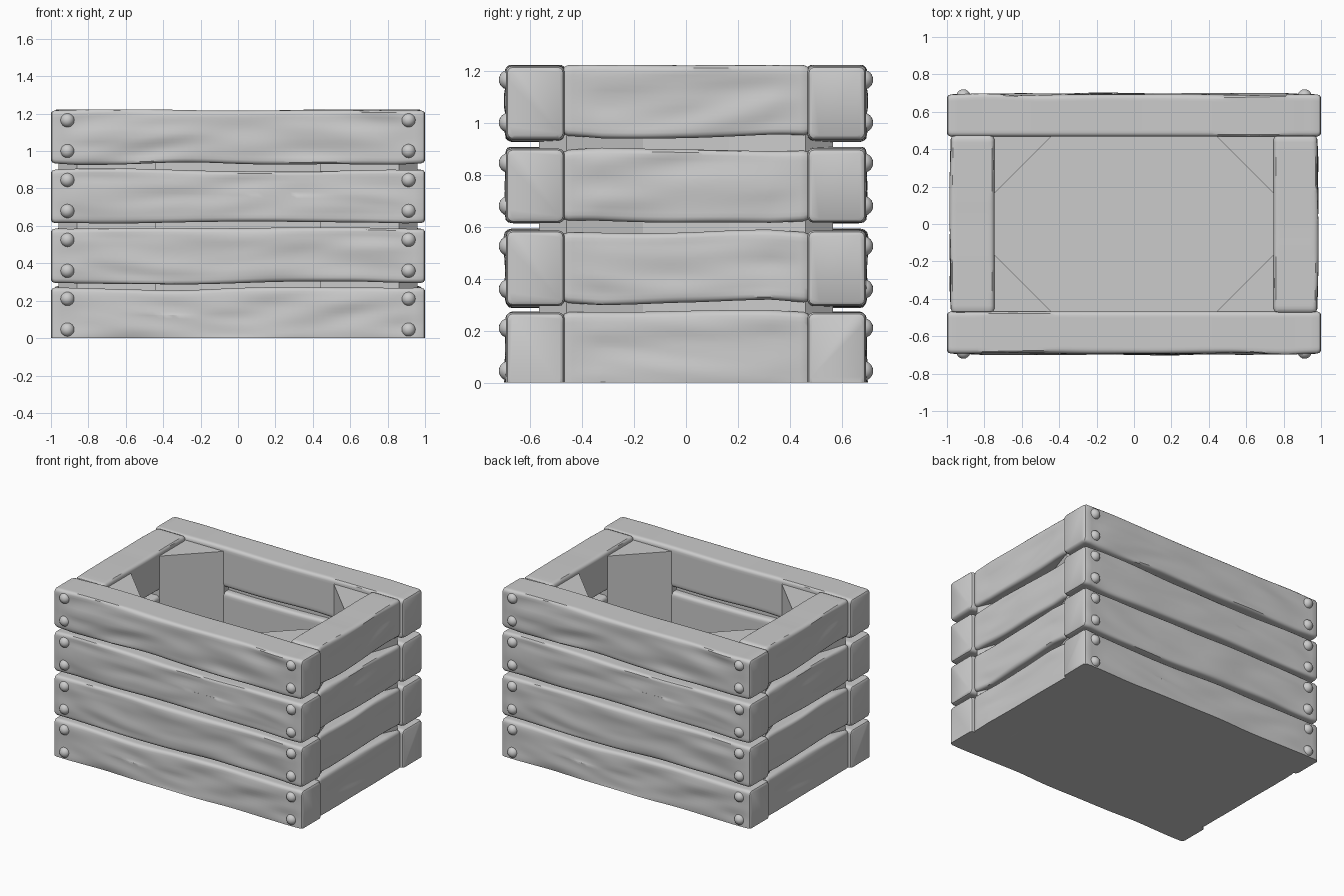
import bpy, bmesh, math
from mathutils import Vector, noise

cube = bpy.data.objects.get("Cube")
if cube:
    bpy.data.objects.remove(cube)

GREY = (0.6, 0.6, 0.6, 1)
mat = bpy.data.materials.new("plain grey")
mat.use_nodes = True
mat.diffuse_color = GREY
mat.node_tree.nodes["Principled BSDF"].inputs["Base Color"].default_value = GREY


def finish(name, bm, angle=35):
    bmesh.ops.recalc_face_normals(bm, faces=bm.faces)
    mesh = bpy.data.meshes.new(name)
    bm.to_mesh(mesh)
    bm.free()
    mesh.materials.append(mat)
    obj = bpy.data.objects.new(name, mesh)
    bpy.context.collection.objects.link(obj)
    bpy.ops.object.select_all(action="DESELECT")
    bpy.context.view_layer.objects.active = obj
    obj.select_set(True)
    bpy.ops.object.shade_smooth_by_angle(angle=math.radians(angle))
    return obj


def rounded_section(hy, hz, r, flat=14, arc=3):
    """Rounded rectangle outline with points spread along its flat sides."""
    corners = []
    for k, (sy, sz) in enumerate([(1, 1), (-1, 1), (-1, -1), (1, -1)]):
        for i in range(arc + 1):
            a = (k + i / arc) * math.pi / 2
            corners.append((sy * (hy - r) + r * math.cos(a), sz * (hz - r) + r * math.sin(a)))
    pts = []
    for i, (y, z) in enumerate(corners):
        y2, z2 = corners[(i + 1) % len(corners)]
        steps = flat if i % (arc + 1) == arc else 1
        pts += [(y + (y2 - y) * t / steps, z + (z2 - z) * t / steps) for t in range(steps)]
    return pts


def slat(name, half_len, depth, z0, z1, offset, turn, seed, rings=56):
    """Worn plank along x, pushed out to -y by offset, then turned about z."""
    hy, hz, zc, r = depth / 2, (z1 - z0) / 2, (z0 + z1) / 2, 0.022
    section = rounded_section(hy, hz, r)
    stations = [(-half_len, r * 0.7), (-half_len + r * 0.3, r * 0.25)]
    inner = half_len - r
    stations += [(-inner + 2 * inner * i / rings, 0) for i in range(rings + 1)]
    stations += [(half_len - r * 0.3, r * 0.25), (half_len, r * 0.7)]
    c, s = round(math.cos(turn)), round(math.sin(turn))
    bm = bmesh.new()
    loops = []
    for x, inset in stations:
        fade = min(1, (half_len - abs(x)) / 0.15)
        edge = [0.022 * fade * noise.noise(Vector((x * 1.7, seed, k))) for k in (3.3, 9.7)]
        loop = []
        for py, pz in section:
            y, z = py * (hy - inset) / hy, pz * (hz - inset) / hz
            # long grain dents on the outer face, gentle sag on the long edges
            grain = noise.noise(Vector((x * 2.6, z * 13 + 0.4 * math.sin(3 * x + seed), seed * 3.1)))
            if py < 0:
                y += 0.012 * grain * fade * (-py / hy)
            z += edge[0] if z > 0 else edge[1]
            wz = min(max(zc + z, 0), 1.222)
            y -= offset
            loop.append(bm.verts.new((x * c - y * s, x * s + y * c, wz)))
        loops.append(loop)
    n = len(section)
    for a, b in zip(loops, loops[1:]):
        for i in range(n):
            bm.faces.new((a[i], a[(i + 1) % n], b[(i + 1) % n], b[i]))
    bm.faces.new(loops[0])
    bm.faces.new(loops[-1])
    return finish(name, bm)


def prism(name, outline, z0, z1):
    bm = bmesh.new()
    face = bm.faces.new([bm.verts.new((x, y, z0)) for x, y in outline])
    out = bmesh.ops.extrude_face_region(bm, geom=[face])
    tops = [v for v in out["geom"] if isinstance(v, bmesh.types.BMVert)]
    bmesh.ops.translate(bm, verts=tops, vec=(0, 0, z1 - z0))
    return finish(name, bm, 20)


def box(name, x, y, z0, z1, cx=0, cy=0):
    return prism(name, [(cx - x, cy - y), (cx + x, cy - y), (cx + x, cy + y), (cx - x, cy + y)], z0, z1)


# Four tiers of planks; opposite walls are half-turn copies
long_tiers = [(-0.03, 0.27), (0.295, 0.585), (0.615, 0.9), (0.935, 1.218)]
side_tiers = [(-0.03, 0.27), (0.307, 0.578), (0.622, 0.893), (0.95, 1.22)]
for i in range(4):
    for turn, wall in ((0, "front"), (math.pi, "back")):
        slat(f"{wall}_slat_{i + 1}", 1.0, 0.225, *long_tiers[i], 0.58, turn, i + 1.37)
    for turn, wall in ((math.pi / 2, "left"), (-math.pi / 2, "right")):
        slat(f"{wall}_slat_{i + 1}", 0.475, 0.232, *side_tiers[i], 0.863, turn, i + 6.61)

# Corner posts with a diagonal inner face
for sx in (-1, 1):
    for sy in (-1, 1):
        outline = [(0.44, 0.47), (0.44, 0.565), (0.86, 0.565), (0.96, 0.46), (0.86, 0.165), (0.745, 0.165)]
        prism("corner_post", [(x * sx, y * sy) for x, y in outline], 0.02, 1.19)

# Thin backing behind the gaps, and the floor
for s in (-1, 1):
    box("long_backing", 0.6, 0.01, 0.02, 1.15, cy=s * 0.53)
    box("side_backing", 0.01, 0.4, 0.02, 1.15, cx=s * 0.85)
box("floor", 0.95, 0.66, 0, 0.05)

# Domed nail heads, two at each plank end
for sx in (-1, 1):
    for sy in (-1, 1):
        for z in (0.045, 0.21, 0.36, 0.525, 0.68, 0.845, 1.0, 1.165):
            bm = bmesh.new()
            bmesh.ops.create_uvsphere(bm, u_segments=20, v_segments=12, radius=0.038)
            bmesh.ops.translate(bm, verts=bm.verts, vec=(sx * 0.912, sy * 0.682, z))
            finish("nail_head", bm, 60)
